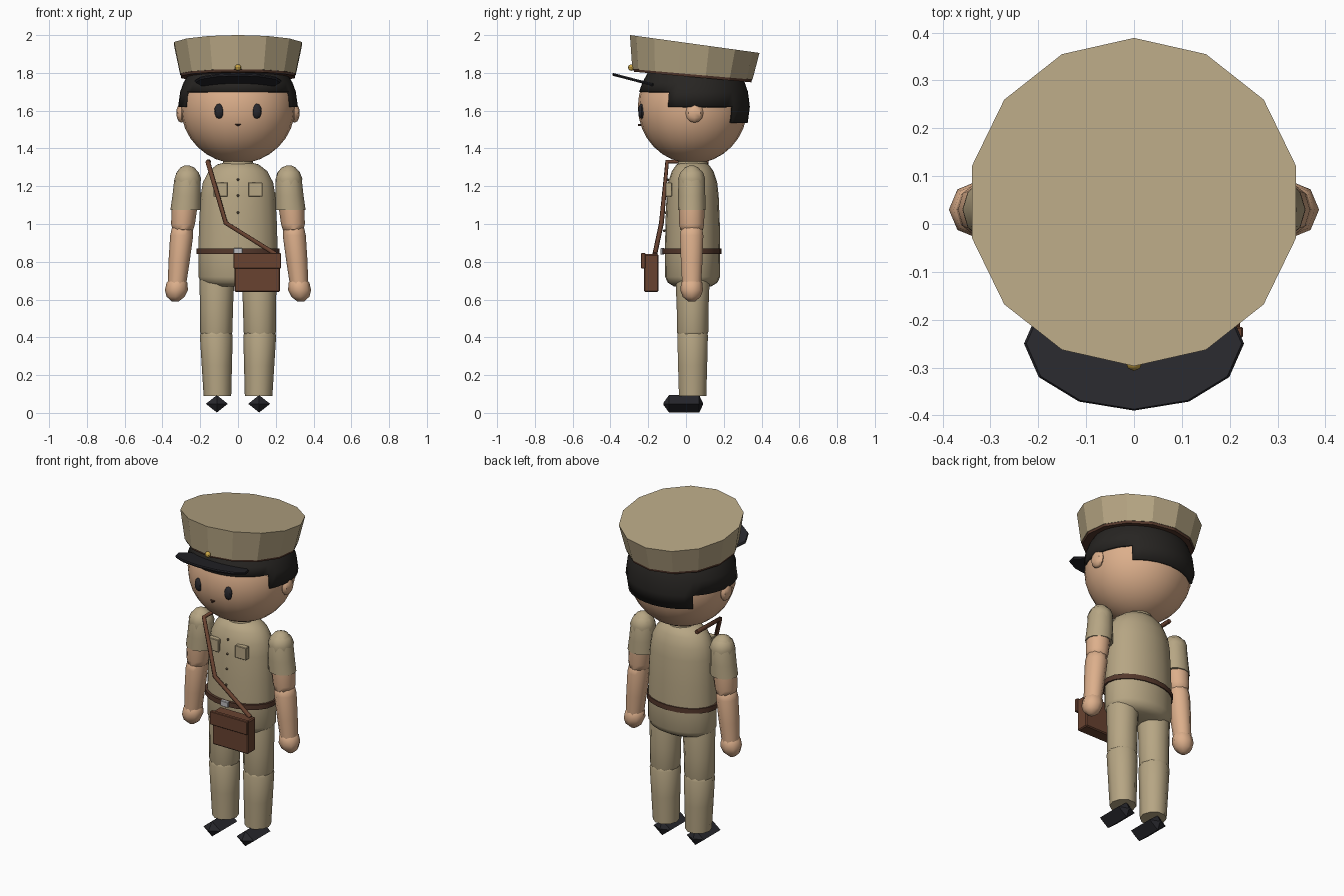
import bpy, bmesh, math
from mathutils import Vector, Matrix

mats = {}
COLORS = dict(khaki=(0.47, 0.38, 0.23, 1), skin=(0.72, 0.43, 0.26, 1), hair=(0.02, 0.018, 0.016, 1),
              black=(0.02, 0.02, 0.025, 1), leather=(0.14, 0.055, 0.03, 1), dark_leather=(0.09, 0.04, 0.025, 1),
              gold=(0.6, 0.38, 0.06, 1), steel=(0.5, 0.5, 0.52, 1), button=(0.1, 0.07, 0.04, 1))


def mat(key):
    if key not in mats:
        mats[key] = bpy.data.materials.new(key)
        mats[key].diffuse_color = COLORS[key]
    return mats[key]


def finish(name, bm, color, smooth=None):
    bmesh.ops.recalc_face_normals(bm, faces=bm.faces)
    me = bpy.data.meshes.new(name)
    bm.to_mesh(me)
    bm.free()
    ob = bpy.data.objects.new(name, me)
    bpy.context.collection.objects.link(ob)
    me.materials.append(mat(color))
    if smooth:
        bpy.ops.object.select_all(action='DESELECT')
        ob.select_set(True)
        bpy.context.view_layer.objects.active = ob
        bpy.ops.object.shade_smooth_by_angle(angle=math.radians(smooth))
    return ob


def loft(name, rings, n, color, smooth=None, phase=0.0, rot=None, caps=True, keep=None):
    """Skin elliptical rings (cx, cy, cz, rx, ry, slope); slope lowers the back of a ring."""
    bm = bmesh.new()
    loops = []
    for cx, cy, cz, rx, ry, *s in rings:
        slope = s[0] if s else 0
        loop = []
        for i in range(n):
            a = phase + 2 * math.pi * i / n
            y = ry * math.sin(a)
            loop.append(bm.verts.new((cx + rx * math.cos(a), cy + y, cz - y * slope)))
        loops.append(loop)
    for a, b in zip(loops, loops[1:]):
        for i in range(n):
            j = (i + 1) % n
            bm.faces.new((a[i], a[j], b[j], b[i]))
    if caps:
        bm.faces.new(loops[0])
        bm.faces.new(loops[-1])
    if keep:
        drop = [f for f in bm.faces if not keep(f.calc_center_median())]
        bmesh.ops.delete(bm, geom=drop, context='FACES')
    if rot:
        bmesh.ops.transform(bm, matrix=rot, verts=bm.verts)
    return finish(name, bm, color, smooth)


def ball(name, loc, size, color, u=16, v=10, smooth=40):
    bm = bmesh.new()
    bmesh.ops.create_uvsphere(bm, u_segments=u, v_segments=v, radius=1,
                              matrix=Matrix.LocRotScale(Vector(loc), None, Vector(size)))
    return finish(name, bm, color, smooth)


def box(name, lo, hi, color, bevel=0.0):
    lo, hi = Vector(lo), Vector(hi)
    bm = bmesh.new()
    bmesh.ops.create_cube(bm, size=1, matrix=Matrix.LocRotScale((lo + hi) / 2, None, hi - lo))
    if bevel:
        bmesh.ops.bevel(bm, geom=bm.edges[:], offset=bevel, segments=1, affect='EDGES')
    return finish(name, bm, color)


# Head, face and ears
HC = (0, 0.035, 1.62)
ball("head", HC, (0.303, 0.29, 0.30), "skin", 24, 16)
for s, side in ((-1, "left"), (1, "right")):
    ball(side + "_ear", (s * 0.30, 0.045, 1.588), (0.027, 0.047, 0.052), "skin", 8, 6)
    ball(side + "_eye", (s * 0.10, -0.236, 1.597), (0.026, 0.017, 0.04), "black", 8, 6)
loft("mouth", [(0, -0.243, 1.518, 0.004, 0.012), (0, -0.243, 1.53, 0.018, 0.012)], 4, "dark_leather")

# Hair shell with a stepped lower edge
def hair_face(c):
    return c.z > 1.70 or (c.z > 1.62 and c.y > -0.085) or c.y > 0.245

rings = []
for z in (1.535, 1.62, 1.70, 1.75, 1.80, 1.85):
    k = math.sqrt(1 - ((z - 1.62) / 0.31) ** 2)
    rings.append((0, 0.04, z, 0.317 * k, 0.298 * k))
hair = loft("hair", rings, 40, "hair", 40, caps=False, keep=hair_face)
mod = hair.modifiers.new("thickness", 'SOLIDIFY')
mod.thickness = 0.02
mod.offset = -1

# Peaked cap: crown, band, visor and badge
up = math.pi / 2
loft("cap_crown", [(0, 0.034, 1.792, 0.313, 0.318, 0.087), (0, 0.046, 1.953, 0.347, 0.343, 0.138)],
     14, "khaki", phase=up)
loft("cap_band", [(0, 0.035, 1.778, 0.308, 0.311, 0.09), (0, 0.035, 1.815, 0.314, 0.319, 0.09)],
     14, "dark_leather", phase=up)
loft("cap_visor", [(0, -0.25, 1.749, 0.225, 0.137, 0.26), (0, -0.25, 1.757, 0.23, 0.14, 0.26),
                   (0, -0.25, 1.764, 0.225, 0.137, 0.26)], 12, "black")
ball("cap_badge", (0, -0.29, 1.828), (0.017, 0.017, 0.017), "gold", 8, 6)

# Tunic, collar and belt
loft("tunic", [(0, 0.035, 0.67, 0.15, 0.10), (0, 0.035, 0.69, 0.195, 0.132), (0, 0.035, 0.72, 0.21, 0.145),
               (0, 0.035, 0.86, 0.21, 0.146), (0, 0.035, 1.0, 0.206, 0.144), (0, 0.035, 1.15, 0.198, 0.138),
               (0, 0.035, 1.22, 0.186, 0.13), (0, 0.035, 1.28, 0.155, 0.11), (0, 0.035, 1.315, 0.11, 0.085),
               (0, 0.035, 1.325, 0.07, 0.06)], 20, "khaki", 45)
loft("collar", [(0, 0.035, 1.30, 0.085, 0.08), (0, 0.035, 1.35, 0.075, 0.075)], 16, "khaki", 40)
loft("belt", [(0, 0.03, 0.84, 0.22, 0.157), (0, 0.03, 0.87, 0.22, 0.157)], 20, "dark_leather", 40)
box("belt_buckle", (-0.025, -0.135, 0.838), (0.025, -0.115, 0.872), "steel", 0.003)
for s, side in ((-1, "left"), (1, "right")):
    cx = s * 0.0925
    box(side + "_pocket", (cx - 0.037, -0.109, 1.145), (cx + 0.037, -0.075, 1.22), "khaki", 0.003)
for i, z in enumerate((1.235, 1.15, 1.06, 0.965)):
    ball(f"button_{i + 1}", (0, -0.097 - 0.013 * (1.235 - z) / 0.2, z), (0.007, 0.007, 0.007), "button", 8, 6)

# Arms and legs
for s, side in ((-1, "left"), (1, "right")):
    def limb(name, prof, color, n=12, y=0.03):
        loft(f"{side}_{name}", [(s * x, y, z, rx, ry) for z, x, rx, ry in prof], n, color, 45)

    limb("sleeve", [(1.075, 0.278, 0.08, 0.073), (1.15, 0.272, 0.075, 0.072), (1.23, 0.268, 0.07, 0.07),
                    (1.27, 0.267, 0.06, 0.058), (1.298, 0.268, 0.038, 0.037), (1.31, 0.27, 0.012, 0.012)], "khaki")
    limb("shoulder", [(1.20, 0.268, 0.066, 0.068), (1.24, 0.268, 0.073, 0.073), (1.275, 0.268, 0.059, 0.06),
                      (1.30, 0.268, 0.03, 0.03)], "khaki", 9)
    limb("upper_arm", [(0.955, 0.292, 0.035, 0.035), (0.97, 0.292, 0.055, 0.06), (1.0, 0.291, 0.063, 0.066),
                       (1.09, 0.283, 0.068, 0.068)], "skin")
    limb("forearm", [(0.67, 0.324, 0.048, 0.052), (0.80, 0.312, 0.056, 0.06), (0.94, 0.298, 0.061, 0.065),
                     (0.98, 0.294, 0.056, 0.058), (1.0, 0.292, 0.03, 0.03)], "skin", 10)
    limb("hand", [(0.59, 0.332, 0.018, 0.018), (0.615, 0.33, 0.048, 0.048), (0.65, 0.326, 0.061, 0.06),
                  (0.69, 0.323, 0.055, 0.056), (0.71, 0.321, 0.035, 0.04)], "skin", 8)
    limb("thigh", [(0.385, 0.115, 0.045, 0.045), (0.40, 0.115, 0.075, 0.075), (0.43, 0.115, 0.086, 0.083),
                   (0.55, 0.114, 0.087, 0.084), (0.70, 0.112, 0.092, 0.09), (0.76, 0.11, 0.08, 0.08)],
         "khaki", 12, 0.035)
    limb("shin", [(0.09, 0.109, 0.073, 0.076), (0.25, 0.112, 0.08, 0.081), (0.41, 0.115, 0.087, 0.085),
                  (0.44, 0.115, 0.075, 0.075), (0.46, 0.115, 0.04, 0.04)], "khaki", 10, 0.035)
    # Diamond-section shoe, lofted along y
    loft(side + "_shoe", [(s * 0.112, 0.048, y, r * 0.058, r * 0.046) for y, r in
                          ((-0.09, 0.1), (-0.07, 1), (0.09, 1), (0.12, 0.1))],
         4, "black", rot=Matrix.Rotation(math.pi / 2, 4, 'X'))

# Shoulder bag and strap
box("bag", (-0.018, -0.222, 0.64), (0.222, -0.145, 0.84), "leather", 0.006)
box("bag_flap", (-0.024, -0.238, 0.765), (0.228, -0.215, 0.846), "leather", 0.003)
curve = bpy.data.curves.new("bag_strap", 'CURVE')
curve.dimensions = '3D'
curve.bevel_depth = 0.013
curve.bevel_resolution = 1
curve.use_fill_caps = True
path = [(-0.155, 0.12, 1.33), (-0.16, -0.10, 1.33), (-0.065, -0.13, 1.005), (0.20, -0.165, 0.84)]
spline = curve.splines.new('POLY')
spline.points.add(len(path) - 1)
for p, co in zip(spline.points, path):
    p.co = (*co, 1)
strap = bpy.data.objects.new("bag_strap", curve)
bpy.context.collection.objects.link(strap)
curve.materials.append(mat("leather"))
